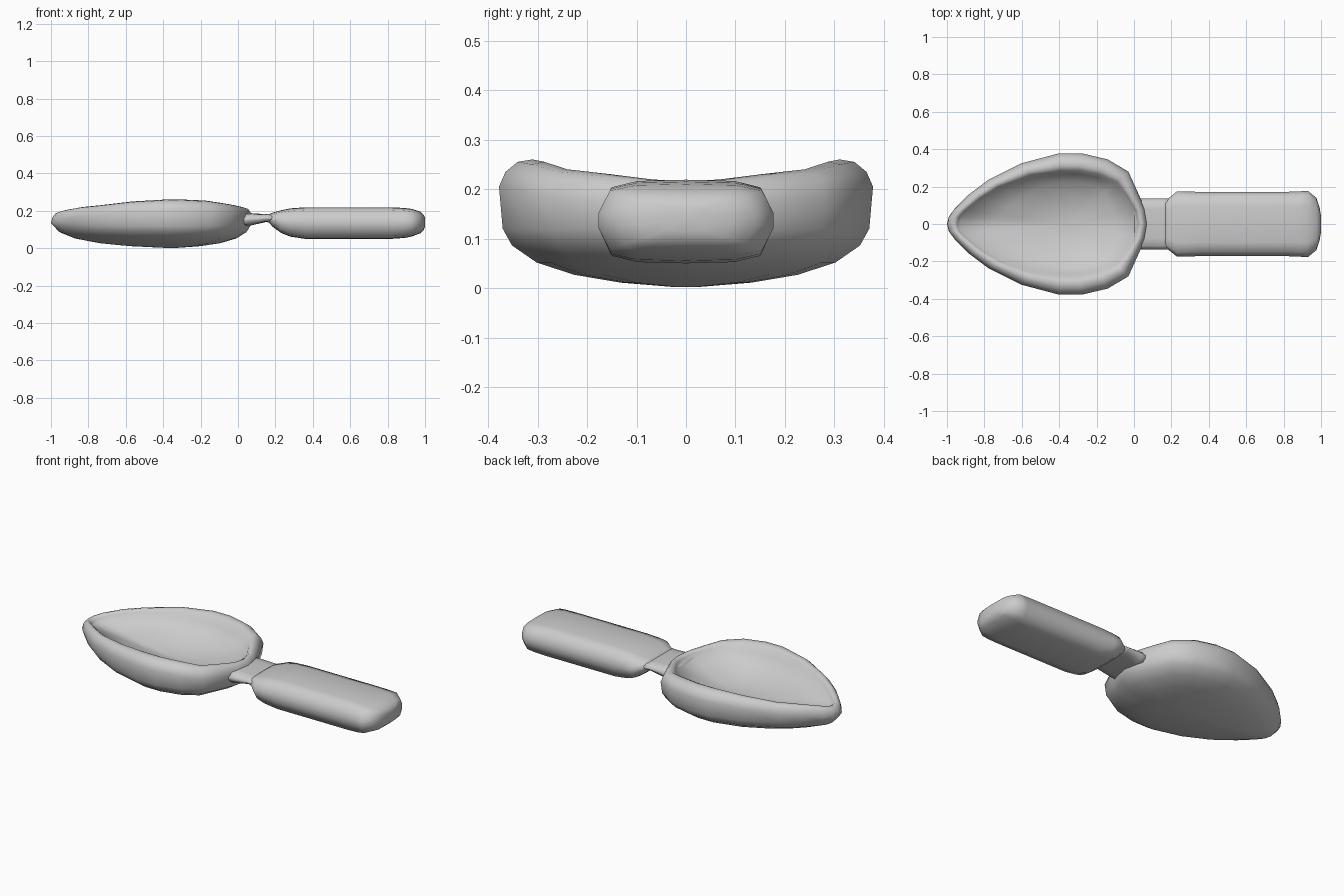
import bpy
import bmesh

if "Cube" in bpy.data.objects:
    bpy.data.objects.remove(bpy.data.objects["Cube"])


def loft(name, rings):
    """Skin a list of closed point rings and close both ends."""
    bm = bmesh.new()
    loops = [[bm.verts.new(p) for p in ring] for ring in rings]
    n = len(rings[0])
    for a, b in zip(loops, loops[1:]):
        for i in range(n):
            j = (i + 1) % n
            bm.faces.new((a[i], a[j], b[j], b[i]))
    for end in (loops[0], loops[-1]):
        c = sum((v.co for v in end[1:]), end[0].co.copy()) / n
        hub = bm.verts.new(c)
        for i in range(n):
            bm.faces.new((end[i], end[(i + 1) % n], hub))
    bmesh.ops.recalc_face_normals(bm, faces=bm.faces)
    mesh = bpy.data.meshes.new(name)
    bm.to_mesh(mesh)
    bm.free()
    for p in mesh.polygons:
        p.use_smooth = True
    obj = bpy.data.objects.new(name, mesh)
    bpy.context.collection.objects.link(obj)
    return obj


# Scoop blade: half outline as x, y, rim height, rim width factor
half = [(-1, 0, .19, .35), (-.99, .04, .195, .35), (-.96, .08, .205, .4),
        (-.88, .16, .22, .5), (-.78, .235, .23, .6), (-.6, .325, .25, .8),
        (-.4, .378, .26, 1), (-.28, .378, .26, 1), (-.14, .345, .255, .95),
        (-.03, .28, .24, .8), (.02, .17, .23, .6), (.06, .08, .22, .5),
        (.075, 0, .215, .5)]
outline = half + [(x, -y, t, r) for x, y, t, r in half[-2:0:-1]]
CX, FLOOR = -.35, .10


def blade_ring(s, height, rim=False):
    ring = []
    for x, y, t, r in outline:
        k = 1 - (1 - s) * r if rim else s
        ring.append((CX + (x - CX) * k, y * k, height(t)))
    return ring


rings = []
# underside
for s, z in [(.06, .002), (.35, .011), (.6, .027), (.8, .052), (.93, .086), (.98, .12)]:
    rings.append(blade_ring(s, lambda t: z))
# rounded rim
for s, d in [(1, .055), (.965, .025), (.9, .005), (.82, 0), (.76, .012)]:
    rings.append(blade_ring(s, lambda t: t - d, True))
# dished inside
rings.append(blade_ring(.71, lambda t: FLOOR + (t - FLOOR) * .7, True))
for s, g in [(.6, .42), (.4, .17), (.2, .04), (.06, 0)]:
    rings.append(blade_ring(s, lambda t: FLOOR + (t - FLOOR) * g))
loft("scoop_blade", rings)

# Rounded cross-section shared by neck and handle
side = [(.57, .97), (.87, .82), (1, .2), (1, -.2), (.87, -.82), (.57, -.97)]
section = [(0, 1)] + side + [(0, -1)] + [(-y, z) for y, z in reversed(side)]


def bar(name, stations):
    loft(name, [[(x, y * w, (lo + hi) / 2 + z * (hi - lo) / 2) for y, z in section]
                for x, w, lo, hi in stations])


# Flat neck: x, half width, bottom, top
bar("neck", [(.0, .135, .115, .19), (.06, .135, .12, .188),
             (.15, .135, .14, .182), (.21, .135, .13, .185)])

# Handle grip
bar("handle", [(.16, .125, .143, .18), (.185, .138, .115, .19), (.23, .175, .082, .203),
               (.28, .173, .062, .213), (.36, .172, .05, .219), (.82, .172, .05, .219),
               (.89, .175, .055, .215), (.93, .177, .063, .21), (.975, .14, .08, .195),
               (.992, .09, .095, .18), (1, .04, .115, .165)])
